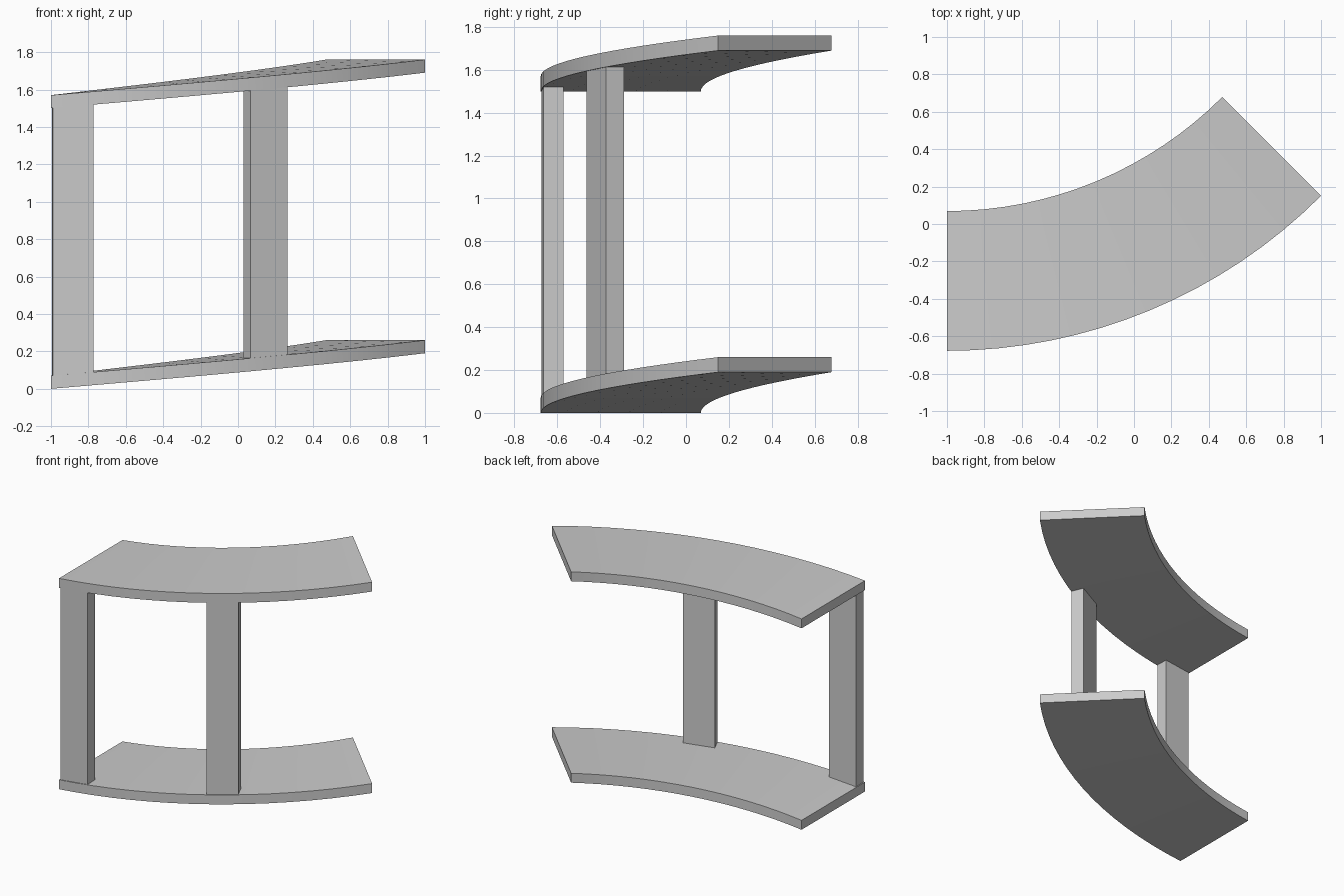
import bpy, bmesh
from math import sin, cos, radians
from mathutils import Vector, Matrix

if "Cube" in bpy.data.objects:
    bpy.data.objects.remove(bpy.data.objects["Cube"])

R_OUT, R_IN = 2.828, 2.081
SWEEP = radians(45)
CX, CY = -1.0, 2.15
RISE, THICK, GAP = 0.19, 0.07, 1.5
SEGS = 16


def polar(r, a, z):
    return Vector((CX + r * sin(a), CY - r * cos(a), z))


def finish(name, bm):
    bmesh.ops.recalc_face_normals(bm, faces=bm.faces)
    me = bpy.data.meshes.new(name)
    bm.to_mesh(me)
    bm.free()
    ob = bpy.data.objects.new(name, me)
    bpy.context.collection.objects.link(ob)
    return ob


# Curved sloping slab: a rectangular section swept along a rising arc
def slab(name, base):
    bm = bmesh.new()
    rings = []
    for i in range(SEGS + 1):
        t = i / SEGS
        z = base + RISE * t
        rings.append([bm.verts.new(polar(r, SWEEP * t, h)) for r, h in
                      ((R_IN, z), (R_OUT, z), (R_OUT, z + THICK), (R_IN, z + THICK))])
    for a, b in zip(rings, rings[1:]):
        for k in range(4):
            j = (k + 1) % 4
            bm.faces.new((a[k], a[j], b[j], b[k]))
    bm.faces.new(rings[0])
    bm.faces.new(rings[-1])
    ob = finish(name, bm)
    bpy.context.view_layer.objects.active = ob
    ob.select_set(True)
    bpy.ops.object.shade_smooth_by_angle(angle=radians(30))
    ob.select_set(False)


# Upright post turned to follow the arc, embedded in both slabs
def post(name, angle, length=0.217, depth=0.093):
    a = radians(angle)
    low = RISE * a / SWEEP + THICK / 2
    centre = polar(2.821 - depth / 2, a, low + GAP / 2)
    bm = bmesh.new()
    bmesh.ops.create_cube(bm, size=1, matrix=Matrix.Translation(centre)
                          @ Matrix.Rotation(a, 4, 'Z')
                          @ Matrix.Diagonal((length, depth, GAP, 1)))
    finish(name, bm)


slab("lower_slab", 0.0)
slab("upper_slab", GAP)
post("end_post", 2.4)
post("middle_post", 24.4)
